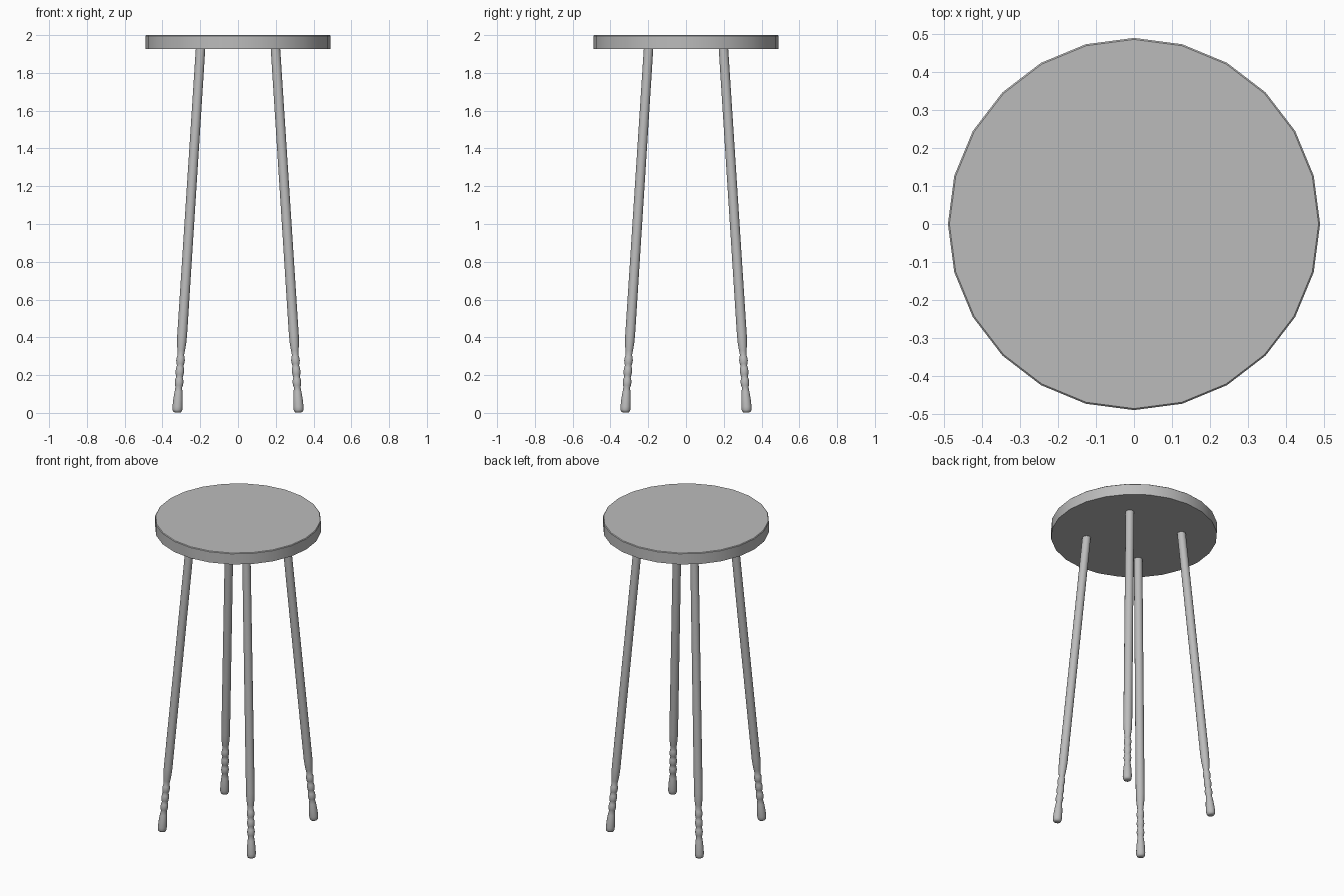
import bpy, bmesh, math
from mathutils import Vector

cube = bpy.data.objects.get("Cube")
if cube:
    bpy.data.objects.remove(cube, do_unlink=True)

grey = bpy.data.materials.new("plain grey")
grey.use_nodes = True
colour = (0.5, 0.5, 0.5, 1)
grey.diffuse_color = colour
grey.node_tree.nodes["Principled BSDF"].inputs["Base Color"].default_value = colour


def lathe(name, profile, sides, angle):
    """Revolve (radius, height) points around z, with capped ends."""
    bm = bmesh.new()
    rings = []
    for r, z in profile:
        rings.append([bm.verts.new((r * math.cos(a), r * math.sin(a), z))
                      for a in (math.tau * i / sides for i in range(sides))])
    for low, high in zip(rings, rings[1:]):
        for i in range(sides):
            j = (i + 1) % sides
            bm.faces.new((low[i], low[j], high[j], high[i]))
    bm.faces.new(rings[0][::-1])
    bm.faces.new(rings[-1])
    mesh = bpy.data.meshes.new(name)
    bm.to_mesh(mesh)
    bm.free()
    mesh.materials.append(grey)
    obj = bpy.data.objects.new(name, mesh)
    bpy.context.collection.objects.link(obj)
    bpy.ops.object.select_all(action="DESELECT")
    obj.select_set(True)
    bpy.context.view_layer.objects.active = obj
    bpy.ops.object.shade_smooth_by_angle(angle=math.radians(angle))
    return obj


# Round seat with a fine chamfer on the upper rim
lathe("seat", [(0.49, 1.927), (0.49, 1.996), (0.486, 2.0)], 24, 30)

# Turned leg: rounded foot, three beads, collar, long plain shaft
foot = [(0.014, 0), (0.022, 0.004), (0.026, 0.014), (0.027, 0.03),
        (0.025, 0.07), (0.021, 0.11), (0.017, 0.132)]
beads = []
for k in range(3):
    base = 0.132 + k * 0.058
    for t in (0.2, 0.5, 0.8, 1):
        beads.append((0.017 + 0.006 * math.sin(math.pi * t), base + 0.058 * t))
shaft = [(0.02, 0.33), (0.024, 0.365), (0.026, 0.41), (0.025, 1.95)]

for side, sx in (("left", 1), ("right", -1)):
    for end, sy in (("front", -1), ("back", 1)):
        leg = lathe(f"{end}_{side}_leg", foot + beads + shaft, 16, 50)
        bottom = Vector((sx * 0.322, sy * 0.322, 0.002))
        top = Vector((sx * 0.197, sy * 0.197, 1.95))
        leg.location = bottom
        leg.rotation_mode = "QUATERNION"
        leg.rotation_quaternion = Vector((0, 0, 1)).rotation_difference(top - bottom)
